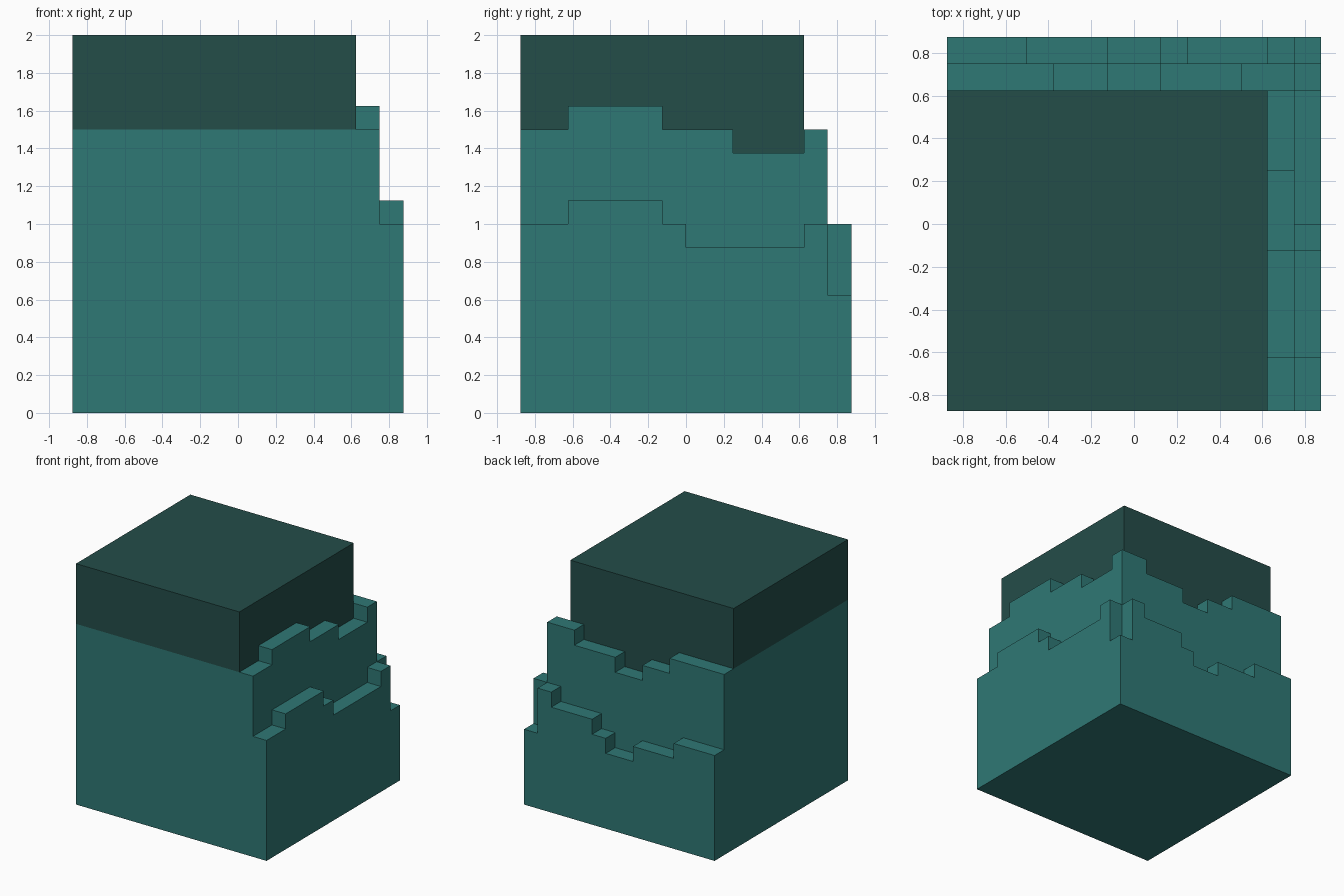
import bpy, bmesh
from mathutils import Vector

if "Cube" in bpy.data.objects:
    bpy.data.objects.remove(bpy.data.objects["Cube"])

U = 0.125          # grid step
N = 14             # cells across the footprint
CORE = 12          # core covers cells 0..11 in x and y
LINE = 12          # height (in cells) where the dark cap starts on front and left


def material(name, rgb):
    m = bpy.data.materials.new(name)
    lin = [(c / 255 / 12.92) if c < 11 else ((c / 255 + 0.055) / 1.055) ** 2.4 for c in rgb]
    m.diffuse_color = (*lin, 1)
    m.use_nodes = True
    m.node_tree.nodes["Principled BSDF"].inputs["Base Color"].default_value = m.diffuse_color
    return m


TEAL = material("teal", (47, 120, 117))
DARK = material("dark green", (36, 77, 73))


def runs(*pairs):
    """Expand (count, height) runs to one height per cell."""
    return [h for n, h in pairs for _ in range(n)]


# Ragged step heights, along y on the right side and along x on the back
inner_right = runs((2, 12), (4, 13), (3, 12), (3, 11), (1, 12))
outer_right = runs((2, 8), (4, 9), (1, 8), (5, 7), (1, 8), (1, 5))
inner_back = runs((4, 12), (2, 11), (2, 10), (3, 11), (2, 12))
outer_back = runs((3, 7), (3, 6), (2, 5), (1, 6), (3, 7), (1, 8), (1, 5))


def ring(i, j):
    return max(0, max(i, j) - CORE + 1)     # 0 core, 1 inner layer, 2 outer layer


def height(i, j):
    if not (0 <= i < N and 0 <= j < N):
        return 0
    r = ring(i, j)
    if r == 0:
        return 16
    right, back = ((inner_right, inner_back), (outer_right, outer_back))[r - 1]
    return right[j] if i == CORE - 1 + r else back[i]


def solid(i, j, k):
    return 0 <= k < height(i, j)


def build(name, r):
    """Skin of all cells in one ring: only faces that touch open air."""
    bm = bmesh.new()
    for i in range(N):
        for j in range(N):
            if ring(i, j) != r:
                continue
            for k in range(height(i, j)):
                centre = Vector((i + 0.5, j + 0.5, k + 0.5))
                for axis in range(3):
                    for s in (-1, 1):
                        d = Vector((0, 0, 0))
                        d[axis] = s
                        if solid(i + int(d.x), j + int(d.y), k + int(d.z)):
                            continue
                        a = Vector((0, 0, 0))
                        a[(axis + 1) % 3] = 0.5
                        b = d.cross(a)
                        corners = [centre + d * 0.5 + v for v in (a + b, b - a, -a - b, a - b)]
                        f = bm.faces.new([bm.verts.new(((p.x - N / 2) * U, (p.y - N / 2) * U, p.z * U))
                                          for p in corners])
                        # dark cap, plus the core's walls exposed behind the layers
                        inner_wall = axis < 2 and s > 0
                        f.material_index = int(r == 0 and (k >= LINE or inner_wall))
    bmesh.ops.remove_doubles(bm, verts=bm.verts, dist=0.001)
    bmesh.ops.dissolve_limit(bm, angle_limit=0.02, verts=bm.verts, edges=bm.edges,
                             delimit={'MATERIAL'})
    me = bpy.data.meshes.new(name)
    bm.to_mesh(me)
    bm.free()
    me.materials.append(TEAL)
    me.materials.append(DARK)
    bpy.context.collection.objects.link(bpy.data.objects.new(name, me))


build("core_block", 0)
build("inner_step_layer", 1)
build("outer_step_layer", 2)
